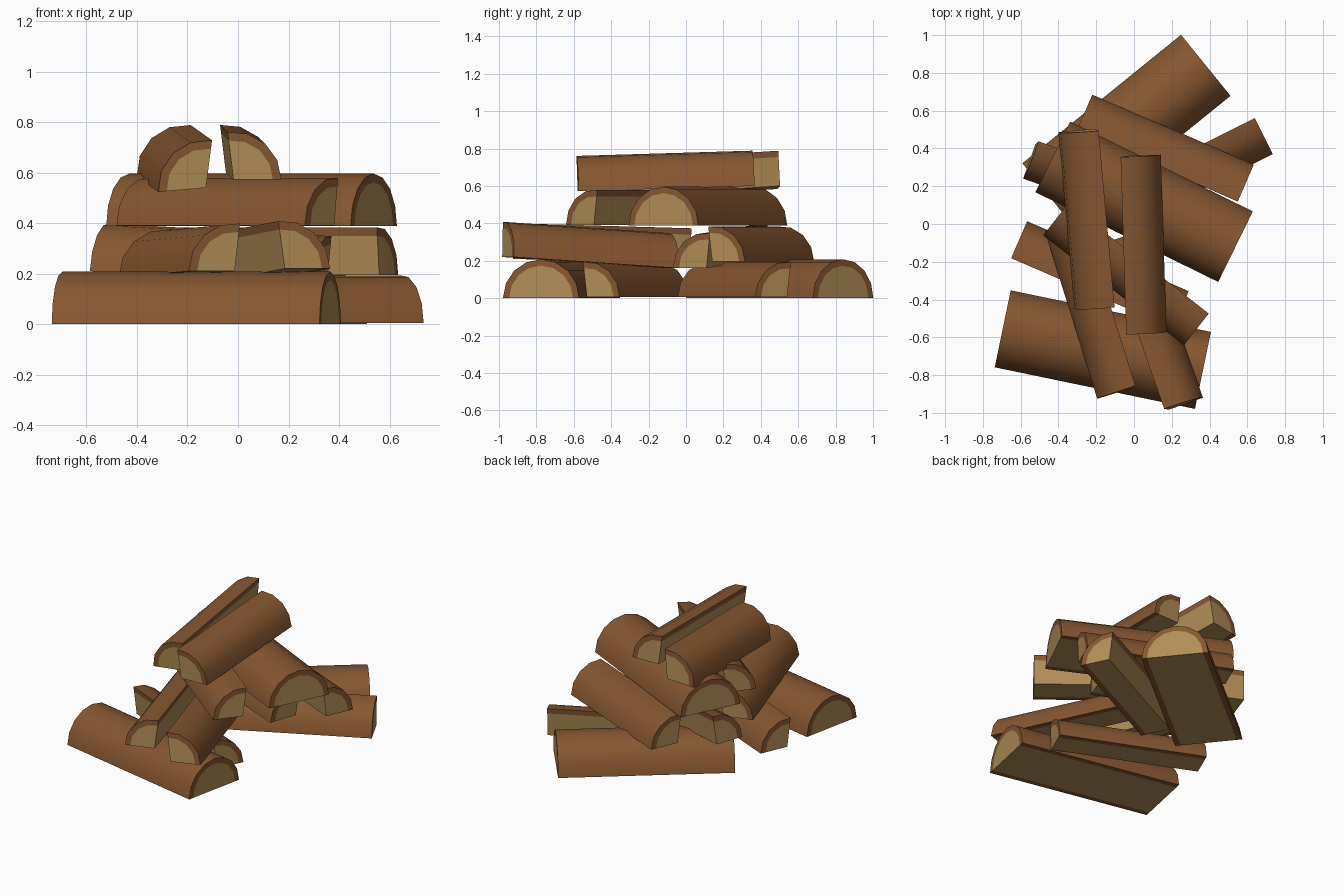
import bpy, bmesh, math
from mathutils import Vector

if "Cube" in bpy.data.objects:
    bpy.data.objects.remove(bpy.data.objects["Cube"])


def material(name, color):
    m = bpy.data.materials.new(name)
    m.diffuse_color = color
    m.use_nodes = True
    m.node_tree.nodes["Principled BSDF"].inputs["Base Color"].default_value = m.diffuse_color
    return m


bark = material("bark", (0.24, 0.095, 0.03, 1))
wood = material("wood", (0.44, 0.27, 0.095, 1))
BARK = 0.034


def split_log(name, p0, p1, z0, z1, r, a0, a1, segs, side=1, shift=0.0, apex=True):
    """Extruded wedge of a round log, with a bark rim around pale wood."""
    start, end = Vector((*p0, z0)), Vector((*p1, z1))
    d = (end - start).normalized()
    s = Vector((-d.y, d.x, 0)).normalized() * side
    up = s.cross(d)
    if up.z < 0:
        up = -up
    bm = bmesh.new()
    rings = []
    for c in (start, end):
        c = c + s * shift
        angles = [math.radians(a0 + (a1 - a0) * i / segs) for i in range(segs + 1)]
        outer, inner = [[bm.verts.new(c + (s * math.cos(a) + up * math.sin(a)) * q)
                         for a in angles] for q in (r, r - BARK)]
        rings.append((outer, inner, [bm.verts.new(c)] if apex else []))

    def face(verts, mat):
        bm.faces.new(verts).material_index = mat

    (o0, i0, c0), (o1, i1, c1) = rings
    # bark shell and bark rims on the cut ends
    for k in range(segs):
        face((o0[k], o0[k + 1], o1[k + 1], o1[k]), 0)
        for o, i in ((o0, i0), (o1, i1)):
            face((o[k], o[k + 1], i[k + 1], i[k]), 0)
    # bark edge strips and split wood faces
    for k in (0, -1):
        face((o0[k], i0[k], i1[k], o1[k]), 0)
        if apex:
            face((i0[k], c0[0], c1[0], i1[k]), 1)
    if not apex:
        face((i0[0], i0[-1], i1[-1], i1[0]), 1)
    # wood on the cut ends
    face(i0 + c0, 1)
    face(i1 + c1, 1)
    bmesh.ops.recalc_face_normals(bm, faces=bm.faces[:])
    me = bpy.data.meshes.new(name)
    bm.to_mesh(me)
    bm.free()
    me.materials.append(bark)
    me.materials.append(wood)
    ob = bpy.data.objects.new(name, me)
    bpy.context.collection.objects.link(ob)
    bpy.ops.object.select_all(action='DESELECT')
    ob.select_set(True)
    bpy.context.view_layer.objects.active = ob
    bpy.ops.object.shade_smooth_by_angle(angle=math.radians(32))


def half_log(name, p0, p1, z):
    split_log(name, p0, p1, z, z, 0.208, 0, 180, 8, apex=False)


def quarter_log(name, p0, p1, z0, z1, side, low=0):
    split_log(name, p0, p1, z0, z1, 0.19, low, 97, 4, side, shift=0.022)


# ground layer
half_log("front_half_log", (-0.695, -0.555), (0.365, -0.775), 0.0)
half_log("back_half_log", (0.38, 0.84), (-0.46, 0.16), 0.0)
quarter_log("ground_quarter_right", (0.64, 0.56), (-0.19, 0.145), 0.005, 0.005, 1)
quarter_log("ground_quarter_left", (0.205, -0.55), (-0.65, -0.18), 0.005, 0.005, -1)

# second layer
quarter_log("second_quarter_front_left", (0.008, -0.862), (-0.27, 0.025), 0.21, 0.185, 1)
quarter_log("second_quarter_front_right", (0.165, -0.99), (-0.145, -0.11), 0.22, 0.16, -1)
quarter_log("second_quarter_back", (0.55, 0.12), (-0.305, 0.49), 0.195, 0.195, -1)
quarter_log("second_quarter_middle", (0.36, 0.13), (-0.516, 0.44), 0.16, 0.21, 1)

# third layer
half_log("upper_half_log", (0.5375, -0.12), (-0.43, 0.355), 0.388)
quarter_log("upper_quarter", (0.395, -0.475), (-0.35, 0.107), 0.39, 0.39, 1)

# top layer
quarter_log("top_quarter_left", (-0.105, -0.43), (-0.19, 0.505), 0.54, 0.60, 1, low=-5)
quarter_log("top_quarter_right", (-0.04, -0.58), (-0.07, 0.36), 0.572, 0.60, -1)
